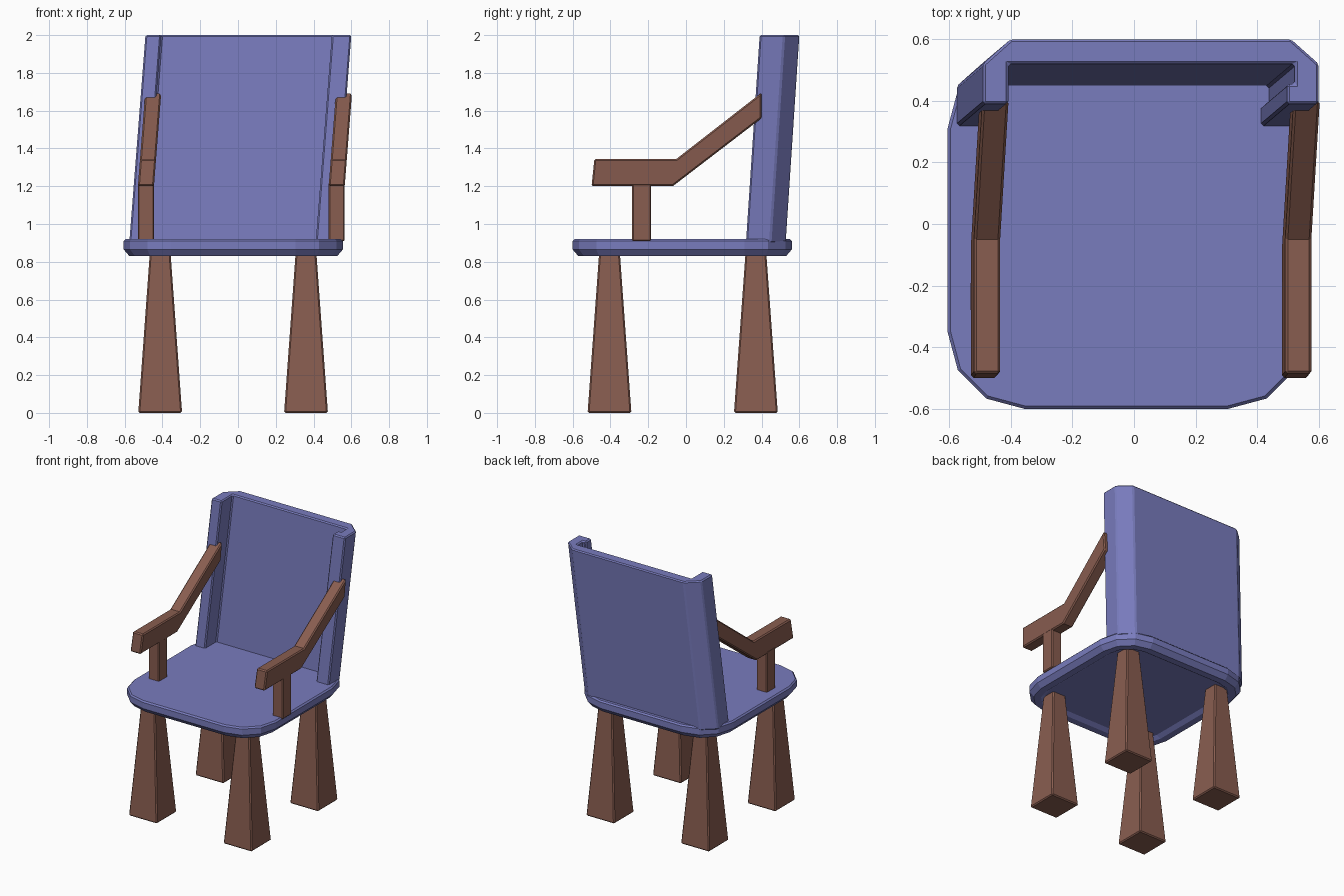
import bpy, bmesh, math

cube = bpy.data.objects.get("Cube")
if cube:
    bpy.data.objects.remove(cube, do_unlink=True)


def material(name, colour):
    m = bpy.data.materials.new(name)
    m.use_nodes = True
    m.diffuse_color = colour
    bsdf = next(n for n in m.node_tree.nodes if n.type == 'BSDF_PRINCIPLED')
    bsdf.inputs["Base Color"].default_value = colour
    return m


BLUE = material("soft blue", (0.19, 0.20, 0.51, 1))
BROWN = material("brown wood", (0.25, 0.11, 0.08, 1))


def loft(name, rings, mat, bevel=0.008):
    """Join closed rings of points in order and cap both ends."""
    bm = bmesh.new()
    loops = [[bm.verts.new(p) for p in ring] for ring in rings]
    for a, b in zip(loops, loops[1:]):
        for i in range(len(a)):
            j = (i + 1) % len(a)
            bm.faces.new((a[i], a[j], b[j], b[i]))
    bm.faces.new(loops[0][::-1])
    bm.faces.new(loops[-1])
    bmesh.ops.recalc_face_normals(bm, faces=bm.faces)
    mesh = bpy.data.meshes.new(name)
    bm.to_mesh(mesh)
    bm.free()
    mesh.materials.append(mat)
    obj = bpy.data.objects.new(name, mesh)
    bpy.context.collection.objects.link(obj)
    if bevel:
        mod = obj.modifiers.new("Soft edges", 'BEVEL')
        mod.width = bevel
        mod.segments = 1
        mod.limit_method = 'ANGLE'
        mod.angle_limit = math.radians(40)
    return obj


def rect(cx, cy, hx, hy, z):
    return [(cx + sx * hx, cy + sy * hy, z)
            for sx, sy in ((-1, -1), (1, -1), (1, 1), (-1, 1))]


def seat_ring(inset, z):
    """Square outline with corners rounded in three steps."""
    cx, cy, half, radius = -0.025, -0.02, 0.58, 0.25
    ring = []
    for k in range(4):
        mid = math.radians(45 + 90 * k)
        ox = math.copysign(half - radius, math.cos(mid))
        oy = math.copysign(half - radius, math.sin(mid))
        for s in range(4):
            a = math.radians(90 * k + 30 * s)
            r = radius - inset
            ring.append((cx + ox + r * math.cos(a), cy + oy + r * math.sin(a), z))
    return ring


# Seat: chamfered slab with a shallow recess underneath
loft("seat", [seat_ring(0.11, 0.85), seat_ring(0.08, 0.83), seat_ring(0.03, 0.83),
              seat_ring(0.0, 0.865), seat_ring(0.0, 0.91), seat_ring(0.01, 0.92)], BLUE, 0)

# Backrest: winged channel leaning backwards and slightly sideways
profile = [(-0.49, 0.39), (-0.49, 0.52), (-0.40, 0.60), (0.51, 0.60), (0.60, 0.52),
           (0.60, 0.39), (0.497, 0.39), (0.497, 0.455), (0.522, 0.455),
           (0.522, 0.52), (-0.407, 0.52), (-0.407, 0.39)]
LEAN_X, LEAN_Y = 0.078, 0.066
loft("backrest", [[(x + LEAN_X * (z - 2), y + LEAN_Y * (z - 2), z) for x, y in profile]
                  for z in (0.9, 2.0)], BLUE)

# Legs: tapered square posts
for side, cx in (("right", -0.412), ("left", 0.36)):
    for end, cy in (("front", -0.405), ("back", 0.37)):
        loft(f"{end}_{side}_leg", [rect(cx, cy, 0.116, 0.116, 0),
                                   rect(cx, cy, 0.054, 0.054, 0.86)], BROWN)

# Arms: bent rails rising to the backrest, each on a short post
arm = [(-0.50, 1.20), (-0.485, 1.345), (-0.05, 1.345), (0.40, 1.695),
       (0.40, 1.56), (-0.07, 1.20)]
for side, x0 in (("right", -0.53), ("left", 0.48)):
    loft(f"{side}_arm", [[(x + LEAN_X * (z - 1.2), y, z) for y, z in arm]
                         for x in (x0, x0 + 0.085)], BROWN)
    loft(f"{side}_arm_post", [rect(x0 + 0.0425, -0.235, 0.0425, 0.05, z)
                              for z in (0.91, 1.22)], BROWN, 0.006)
